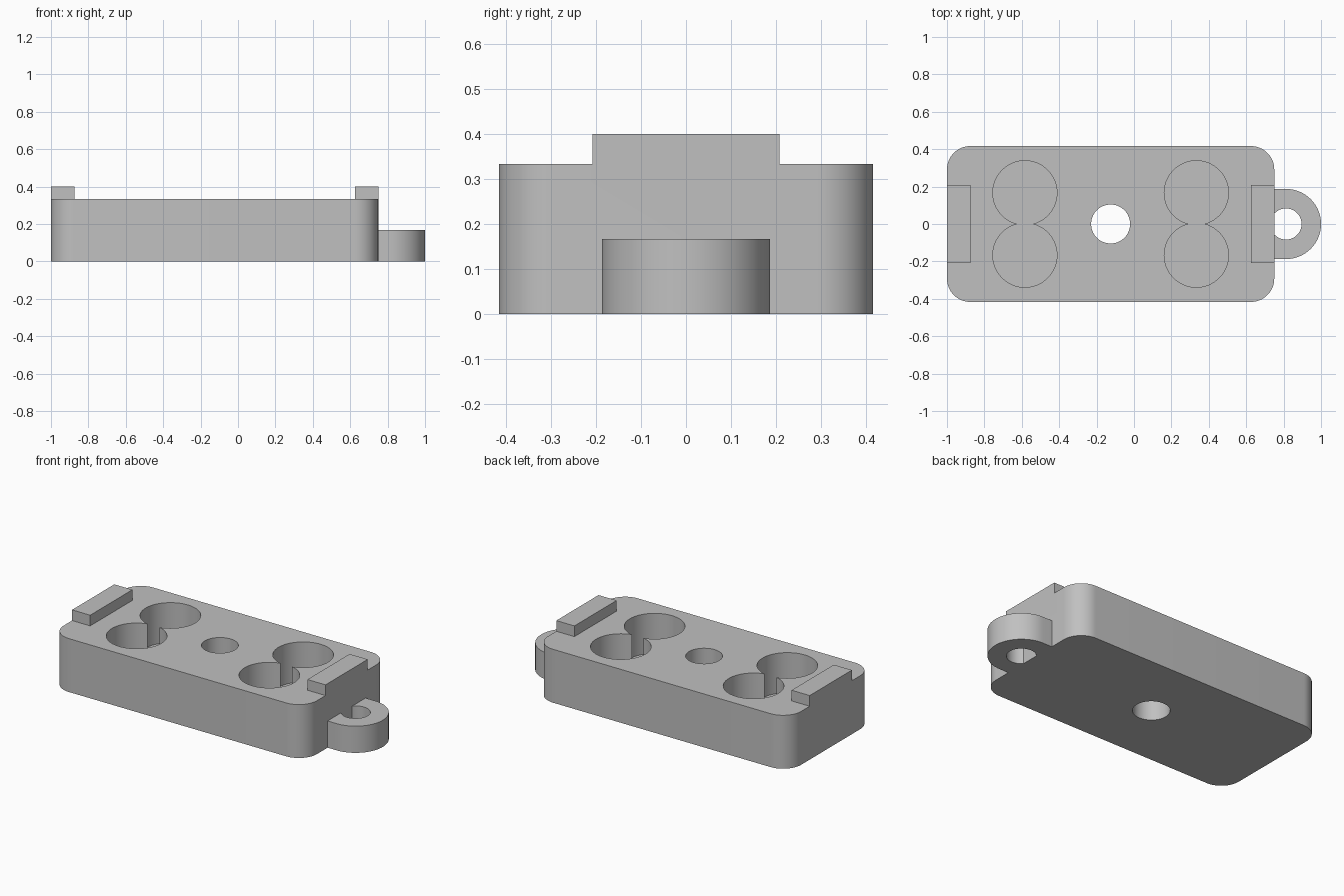
import bpy
import bmesh
from math import cos, sin, pi, radians

cube = bpy.data.objects.get("Cube")
if cube:
    bpy.data.objects.remove(cube, do_unlink=True)

U = 1 / 24  # design unit
grey = bpy.data.materials.new("plain grey")
grey.use_nodes = True
colour = (0.53, 0.53, 0.53, 1)
grey.diffuse_color = colour
grey.node_tree.nodes["Principled BSDF"].inputs["Base Color"].default_value = colour


def arc(cx, cy, r, start, end, steps):
    angles = [radians(start + (end - start) * i / steps) for i in range(steps + 1)]
    return [(cx + r * cos(a), cy + r * sin(a)) for a in angles]


def prism(name, outline, z0, z1):
    """Extrude a closed outline, given in design units, from z0 to z1."""
    bm = bmesh.new()
    base = bm.faces.new([bm.verts.new((x * U, y * U, z0 * U)) for x, y in outline])
    top = bmesh.ops.extrude_face_region(bm, geom=[base])["geom"]
    verts = [v for v in top if isinstance(v, bmesh.types.BMVert)]
    bmesh.ops.translate(bm, verts=verts, vec=(0, 0, (z1 - z0) * U))
    bmesh.ops.recalc_face_normals(bm, faces=bm.faces)
    mesh = bpy.data.meshes.new(name)
    bm.to_mesh(mesh)
    bm.free()
    mesh.materials.append(grey)
    obj = bpy.data.objects.new(name, mesh)
    bpy.context.collection.objects.link(obj)
    return obj


def cylinder(name, x, y, r, z0, z1):
    return prism(name, arc(x, y, r, 0, 360, 64)[:-1], z0, z1)


def combine(target, tool, operation):
    """Apply a boolean and discard the tool object."""
    bpy.context.view_layer.objects.active = target
    mod = target.modifiers.new(operation, "BOOLEAN")
    mod.operation = operation
    mod.solver = "EXACT"
    mod.object = tool
    bpy.ops.object.modifier_apply(modifier=mod.name)
    bpy.data.objects.remove(tool, do_unlink=True)


# Block with rounded vertical corners
corners = [(15, 7), (-21, 7), (-21, -7), (15, -7)]
outline = []
for i, (x, y) in enumerate(corners):
    outline += arc(x, y, 3, 90 * i, 90 * i + 90, 16)
block = prism("block", outline, 0, 8)

# Raised end ridges, flush with the block ends
for x in (-24, 15):
    ridge = prism("ridge", [(x, -5), (x + 3, -5), (x + 3, 5), (x, 5)], 7, 9.6)
    combine(block, ridge, "UNION")

# Paired blind pockets and the central through hole
for x in (-14, 8):
    for y in (-4, 4):
        combine(block, cylinder("pocket_cutter", x, y, 4.12, 2, 9), "DIFFERENCE")
combine(block, cylinder("hole_cutter", -3, 0, 2.5, -1, 9), "DIFFERENCE")

# Low loop on the end, its hole stopping at the block wall
lug = prism("loop_lug", [(18, -4.5)] + arc(19.5, 0, 4.5, -90, 90, 40) + [(18, 4.5)], 0, 4)
combine(lug, cylinder("lug_cutter", 19.5, 0, 2, -1, 5), "DIFFERENCE")

# Smooth curved walls, keep rims sharp
bpy.ops.object.select_all(action="DESELECT")
for obj in (block, lug):
    obj.select_set(True)
bpy.context.view_layer.objects.active = block
bpy.ops.object.shade_smooth_by_angle(angle=radians(30))
